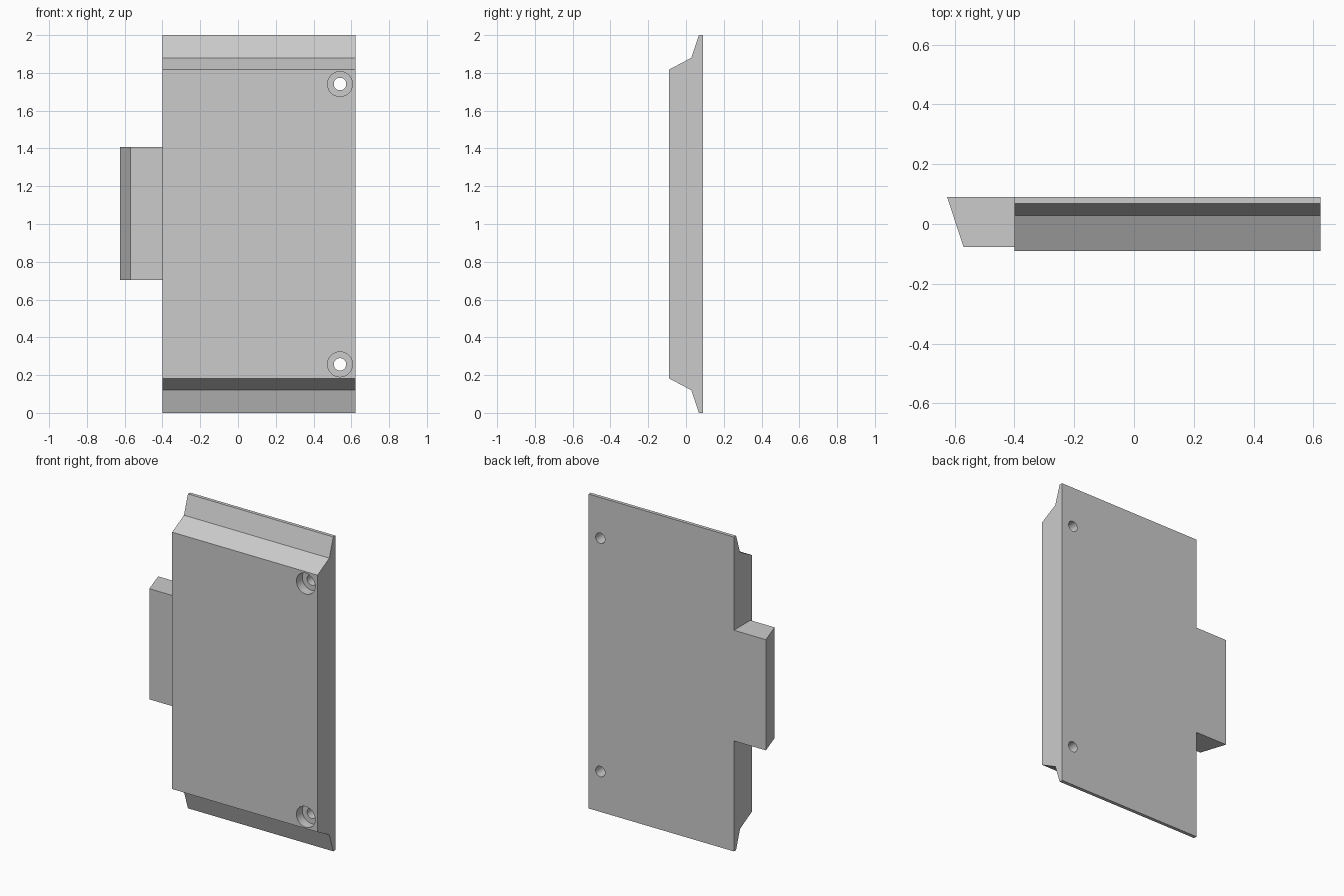
import bpy
import bmesh
from mathutils import Matrix, Vector

cube = bpy.data.objects.get("Cube")
if cube:
    bpy.data.objects.remove(cube, do_unlink=True)

HEIGHT = 2.0
BACK = 0.09
FRONT = -0.09

grey = bpy.data.materials.new("plain_grey")
grey.use_nodes = True
grey.diffuse_color = (0.6, 0.6, 0.6, 1)
grey.node_tree.nodes["Principled BSDF"].inputs["Base Color"].default_value = grey.diffuse_color


def add_object(name, bm):
    bmesh.ops.recalc_face_normals(bm, faces=bm.faces)
    mesh = bpy.data.meshes.new(name)
    bm.to_mesh(mesh)
    bm.free()
    mesh.materials.append(grey)
    obj = bpy.data.objects.new(name, mesh)
    bpy.context.collection.objects.link(obj)
    return obj


def prism(name, outline, travel):
    """Extrude a closed 3D outline along a vector."""
    bm = bmesh.new()
    face = bm.faces.new([bm.verts.new(p) for p in outline])
    moved = bmesh.ops.extrude_face_region(bm, geom=[face], use_keep_orig=True)["geom"]
    verts = [v for v in moved if isinstance(v, bmesh.types.BMVert)]
    bmesh.ops.translate(bm, verts=verts, vec=Vector(travel))
    return add_object(name, bm)


def cutter(radius, y_start, y_end, x, z):
    bm = bmesh.new()
    place = Matrix.Translation((x, (y_start + y_end) / 2, z)) @ Matrix.Rotation(1.5707963, 4, "X")
    bmesh.ops.create_cone(bm, cap_ends=True, segments=40, radius1=radius, radius2=radius,
                          depth=y_end - y_start, matrix=place)
    obj = add_object("hole_cutter", bm)
    obj.hide_render = True
    return obj


# Main panel: the stepped lower edge is mirrored to the top
lower = [(BACK, 0), (0.068, 0), (0.028, 0.12), (FRONT, 0.183)]
profile = lower + [(y, HEIGHT - z) for y, z in reversed(lower)]
panel = prism("panel", [(-0.4, y, z) for y, z in profile], (1.023, 0, 0))

# Counterbored screw holes
for z in (0.257, 1.741):
    for radius, start, end in ((0.066, FRONT - 0.1, FRONT + 0.06),
                               (0.033, FRONT - 0.1, BACK + 0.1)):
        tool = cutter(radius, start, end, 0.54, z)
        cut = panel.modifiers.new("hole", "BOOLEAN")
        cut.operation = "DIFFERENCE"
        cut.solver = "EXACT"
        cut.object = tool
        bpy.context.view_layer.objects.active = panel
        bpy.ops.object.modifier_apply(modifier=cut.name)
        bpy.data.objects.remove(tool, do_unlink=True)

# Side tab with a slanted outer edge
tab = [(-0.625, BACK), (-0.57, -0.077), (-0.4, -0.077), (-0.4, BACK)]
prism("side_tab", [(x, y, 0.703) for x, y in tab], (0, 0, 0.704))

# Smooth the hole walls, keep every other edge sharp
bpy.ops.object.select_all(action="DESELECT")
panel.select_set(True)
bpy.context.view_layer.objects.active = panel
bpy.ops.object.shade_smooth_by_angle()
